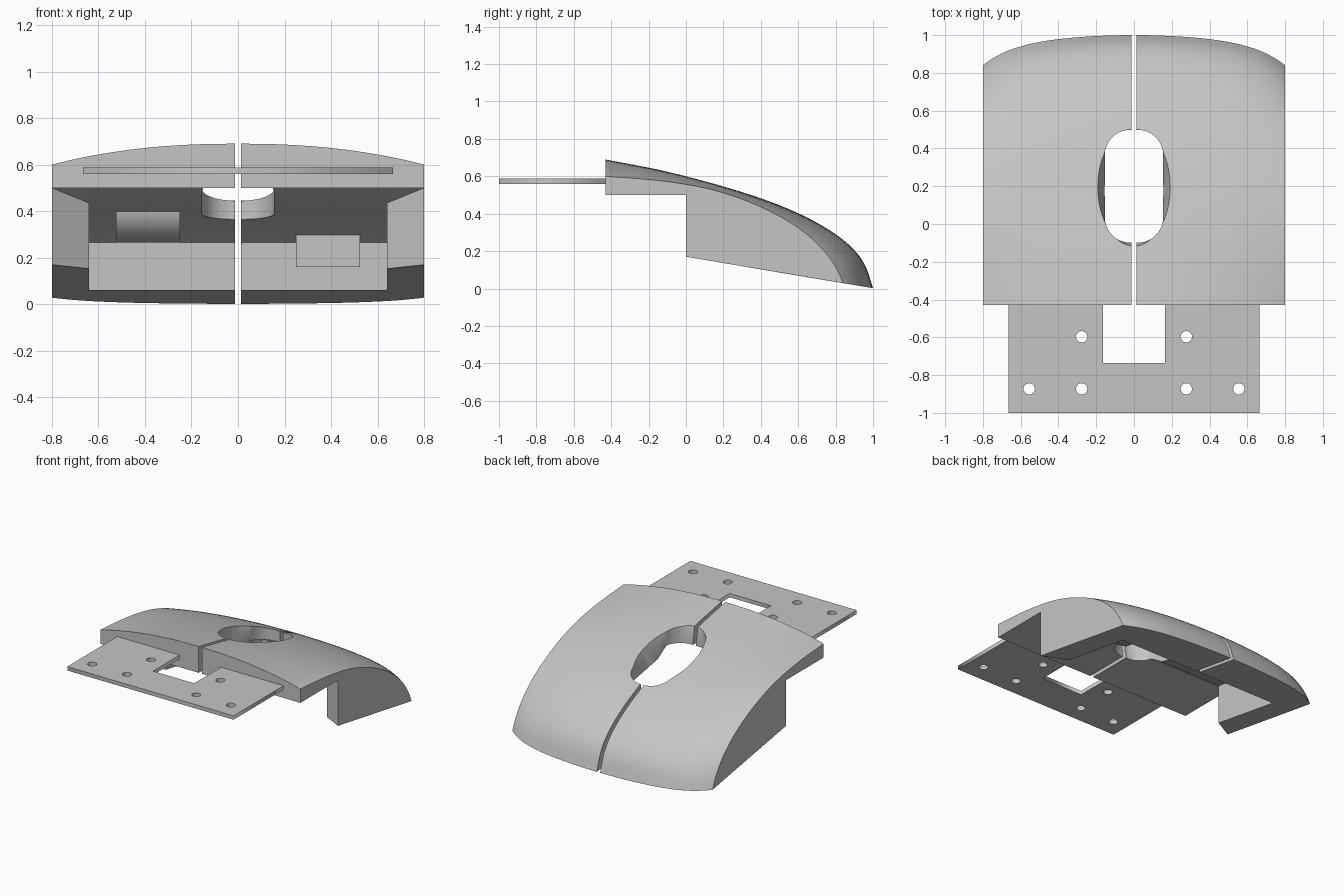
import bpy, bmesh, math
from mathutils import Vector

cube = bpy.data.objects.get("Cube")
if cube:
    bpy.data.objects.remove(cube, do_unlink=True)

GREY = (0.56, 0.56, 0.56, 1)
grey = bpy.data.materials.new("plain_grey")
grey.use_nodes = True
grey.diffuse_color = GREY
grey.node_tree.nodes["Principled BSDF"].inputs["Base Color"].default_value = GREY


def select(ob):
    bpy.ops.object.select_all(action='DESELECT')
    ob.select_set(True)
    bpy.context.view_layer.objects.active = ob


def loft(name, sections):
    """Closed solid through (x, [(y, z), ...]) sections of equal length."""
    bm = bmesh.new()
    rings = [[bm.verts.new((x, y, z)) for y, z in pts] for x, pts in sections]
    n = len(rings[0])
    for a, b in zip(rings, rings[1:]):
        for i in range(n):
            j = (i + 1) % n
            bm.faces.new((a[i], a[j], b[j], b[i]))
    bm.faces.new(rings[0])
    bm.faces.new(rings[-1])
    bmesh.ops.remove_doubles(bm, verts=bm.verts, dist=1e-5)
    bmesh.ops.dissolve_degenerate(bm, dist=1e-5, edges=bm.edges)
    bmesh.ops.recalc_face_normals(bm, faces=bm.faces)
    me = bpy.data.meshes.new(name)
    bm.to_mesh(me)
    bm.free()
    me.materials.append(grey)
    ob = bpy.data.objects.new(name, me)
    bpy.context.collection.objects.link(ob)
    return ob


def spline(pts, steps=5):
    """Catmull-Rom curve through the profile points."""
    p = [Vector(q) for q in pts]
    p = [2 * p[0] - p[1]] + p + [2 * p[-1] - p[-2]]
    out = []
    for a, b, c, d in zip(p, p[1:], p[2:], p[3:]):
        for k in range(steps):
            t = k / steps
            out.append(0.5 * (2 * b + (c - a) * t + (2 * a - 5 * b + 4 * c - d) * t * t
                              + (3 * b - a - 3 * c + d) * t ** 3))
    return out + [p[-2]]


# Curved cover: centre and side profiles blended across the width
centre = spline([(-.43, .69), (-.1, .625), (.2, .547), (.45, .465), (.65, .378),
                 (.8, .29), (.9, .205), (.96, .118), (1, .002)])
side = spline([(-.43, .6), (-.15, .578), (.1, .538), (.3, .478), (.48, .397),
               (.62, .31), (.73, .21), (.8, .115), (.84, .03)])
pocket = [(.65, .06), (.65, .265), (.5, .365), (.1, .435), (0, .5), (-.43, .5)]
HALF, WALL = .8, .64


def section(x, under):
    u = x / HALF
    arch, nose = u ** 2.3, .5 * u ** 2 + .5 * u ** 6
    top = []
    for k, (c, s) in enumerate(zip(centre, side)):
        f = k / (len(centre) - 1)
        top.append(tuple(c.lerp(s, arch + (nose - arch) * f)))
    # Keep the lower edge on the sloping base plane
    top[-1] = (top[-1][0], .168 * (1 - top[-1][0]) + .002)
    return x, top + under


def wall_under(x):
    t = .1 * (HALF - x) / (HALF - WALL)
    roof = (t, .5 - .65 * t)
    return [(t, .17 - .168 * t), roof, roof, roof, (0, .5), (-.43, .5)]


inner = [.013, .08, .16, .24, .32, .4, .48, .56, WALL]
outer = [WALL, .67, .7, .725, .75, .775, HALF]
shell = loft("cover_halves", [section(x, pocket) for x in inner]
             + [section(x, wall_under(x)) for x in outer])
shell.modifiers.new("mirror", 'MIRROR').merge_threshold = 1e-5

# Oval opening: straight rounded slot plus flared sides
slot_bm = bmesh.new()
ring = []
for k in range(48):
    a = 2 * math.pi * (k + .5) / 48
    cx, sy = math.cos(a), math.sin(a)
    ring.append(slot_bm.verts.new((math.copysign(.025, cx) + .13 * cx,
                                   .2 + math.copysign(.16, sy) + .138 * sy, 0)))
face = slot_bm.faces.new(ring)
ext = bmesh.ops.extrude_face_region(slot_bm, geom=[face])
bmesh.ops.translate(slot_bm, vec=(0, 0, 1),
                    verts=[v for v in ext["geom"] if isinstance(v, bmesh.types.BMVert)])
bmesh.ops.recalc_face_normals(slot_bm, faces=slot_bm.faces)
slot_me = bpy.data.meshes.new("slot_cutter")
slot_bm.to_mesh(slot_me)
slot_bm.free()
slot = bpy.data.objects.new("slot_cutter", slot_me)
bpy.context.collection.objects.link(slot)
bpy.ops.mesh.primitive_cone_add(vertices=64, radius1=.7, radius2=1.3, depth=.4,
                                location=(0, .195, .54), rotation=(-.28, 0, 0))
flare = bpy.context.object
flare.name = "flare_cutter"
flare.scale = (.19, .325, 1)
bpy.context.view_layer.update()

for cutter in (slot, flare):
    cutter.hide_render = True
    mod = shell.modifiers.new(cutter.name, 'BOOLEAN')
    mod.operation, mod.solver, mod.object = 'DIFFERENCE', 'EXACT', cutter
select(shell)
for mod in list(shell.modifiers):
    bpy.ops.object.modifier_apply(modifier=mod.name)
for cutter in (slot, flare):
    bpy.data.objects.remove(cutter, do_unlink=True)
select(shell)
bpy.ops.object.shade_smooth_by_angle(angle=math.radians(28))

# Rounded and square blocks inside the pocket
arc = [(.47 - .17 * math.cos(a), .435 - .17 * math.sin(a))
       for a in (math.pi / 2 * k / 12 for k in range(13))]
rounded = arc + [(.655, .265), (.655, .3), (.5, .4)]
block = loft("rounded_block", [(-.525, rounded), (-.25, rounded)])
select(block)
bpy.ops.object.shade_smooth_by_angle(angle=math.radians(28))
square = [(.6, .16), (.6, .34), (.66, .3), (.66, .16)]
loft("square_block", [(.25, square), (.525, square)])

# Flat mounting plate with a notch and screw holes
cu = bpy.data.curves.new("mounting_plate", 'CURVE')
cu.dimensions, cu.fill_mode, cu.extrude = '2D', 'BOTH', .014


def outline(pts):
    s = cu.splines.new('POLY')
    s.points.add(len(pts) - 1)
    for p, (x, y) in zip(s.points, pts):
        p.co = (x, y, 0, 1)
    s.use_cyclic_u = True


right = [(.165, -.735), (.165, -.428), (.665, -.428), (.665, -1)]
outline(right + [(-x, y) for x, y in reversed(right)])
for sx in (-1, 1):
    for hx, hy in ((.277, -.597), (.277, -.873), (.555, -.873)):
        outline([(sx * hx + .03 * math.cos(math.tau * k / 24),
                  hy + .03 * math.sin(math.tau * k / 24)) for k in range(24)])
cu.materials.append(grey)
plate = bpy.data.objects.new("mounting_plate", cu)
plate.location.z = .574
bpy.context.collection.objects.link(plate)
select(plate)
bpy.ops.object.convert(target='MESH')
